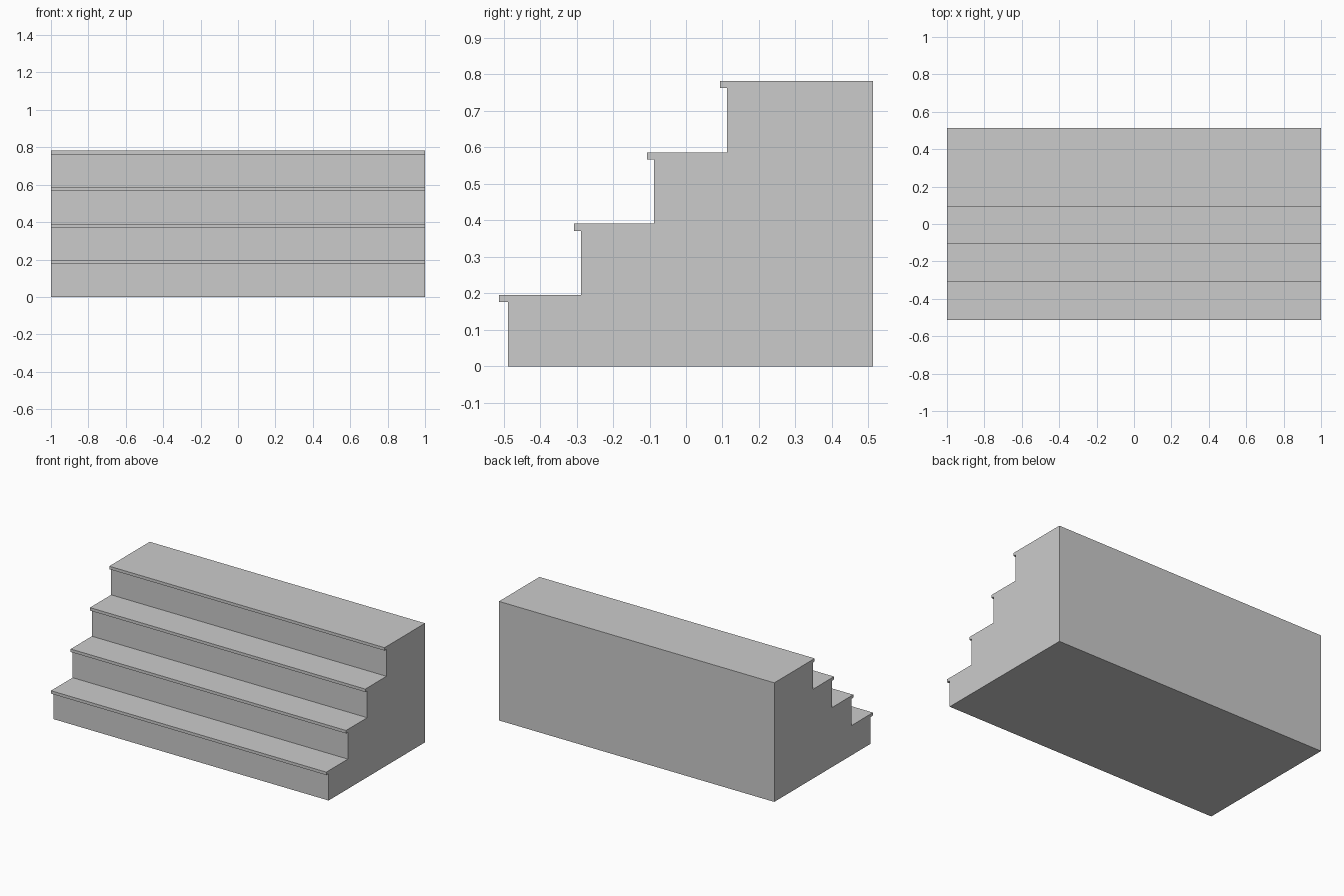
import bpy
import bmesh

if "Cube" in bpy.data.objects:
    bpy.data.objects.remove(bpy.data.objects["Cube"])

WIDTH = 2.0
BACK = 0.512
RISE = 0.1955
RUN = 0.2
LIP = 0.0195            # nosing thickness
FIRST_RISER = -0.488
STEPS = 4

# Side profile (y, z): riser, nosing underside, nosing front, tread
profile = [(BACK, 0.0), (FIRST_RISER, 0.0)]
for i in range(STEPS):
    riser = FIRST_RISER + RUN * i
    top = RISE * (i + 1)
    nose = riser - (0.024 if i == 0 else 0.0195)
    profile += [(riser, top - LIP), (nose, top - LIP), (nose, top)]
    # tread runs back to the next riser, or to the back wall
    profile.append((riser + RUN if i < STEPS - 1 else BACK, top))

# Extrude the profile across the full width
bm = bmesh.new()
side = bm.faces.new([bm.verts.new((-WIDTH / 2, y, z)) for y, z in profile])
extruded = bmesh.ops.extrude_face_region(bm, geom=[side], use_keep_orig=True)
moved = [g for g in extruded["geom"] if isinstance(g, bmesh.types.BMVert)]
bmesh.ops.translate(bm, verts=moved, vec=(WIDTH, 0, 0))
bmesh.ops.recalc_face_normals(bm, faces=bm.faces)

mesh = bpy.data.meshes.new("staircase")
bm.to_mesh(mesh)
bm.free()
bpy.context.collection.objects.link(bpy.data.objects.new("staircase", mesh))
